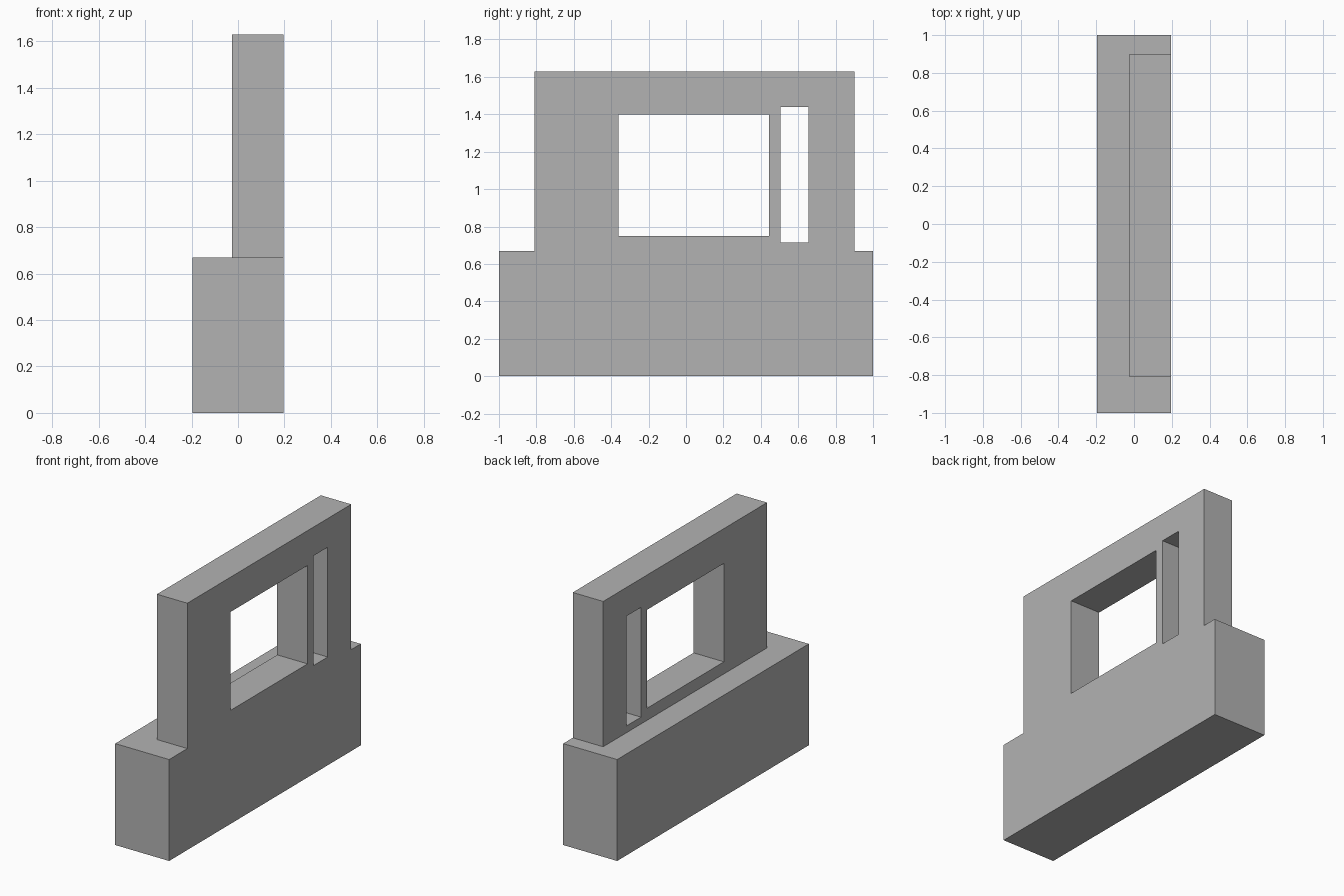
import bpy, bmesh, math

old = bpy.data.objects.get("Cube")
if old:
    bpy.data.objects.remove(old, do_unlink=True)

# Single plain grey
grey = bpy.data.materials.new("plain grey")
grey.use_nodes = True
colour = (0.45, 0.45, 0.45, 1)
grey.diffuse_color = colour
grey.node_tree.nodes["Principled BSDF"].inputs["Base Color"].default_value = colour


def box(name, x, y, z):
    """Box spanning the given (low, high) range on each axis."""
    bm = bmesh.new()
    bmesh.ops.create_cube(bm, size=1)
    for v in bm.verts:
        v.co = [r[0] if c < 0 else r[1] for c, r in zip(v.co, (x, y, z))]
    mesh = bpy.data.meshes.new(name)
    bm.to_mesh(mesh)
    bm.free()
    mesh.materials.append(grey)
    obj = bpy.data.objects.new(name, mesh)
    bpy.context.collection.objects.link(obj)
    return obj


def combine(target, tool, operation):
    """Apply a boolean to the target and discard the tool."""
    mod = target.modifiers.new(operation, 'BOOLEAN')
    mod.object, mod.operation, mod.solver = tool, operation, 'EXACT'
    bpy.context.view_layer.objects.active = target
    bpy.ops.object.modifier_apply(modifier=mod.name)
    bpy.data.objects.remove(tool, do_unlink=True)


DEPTH = 0.197

# Thick base with a thinner wall rising flush with its +x side
wall = box("window_wall", (-DEPTH, DEPTH), (-1, 1), (0, 0.67))
upper = box("upper_wall", (-0.025, DEPTH), (-0.81, 0.90), (0.4, 1.63))
combine(wall, upper, 'UNION')

# Wide window and narrow slot cut through the wall
for name, y, z in (("window_cutter", (-0.36, 0.445), (0.75, 1.40)),
                   ("slot_cutter", (0.505, 0.655), (0.715, 1.44))):
    cutter = box(name, (-1, 1), y, z)
    cutter.hide_render = True
    combine(wall, cutter, 'DIFFERENCE')

# Merge coplanar pieces into clean flat faces
bm = bmesh.new()
bm.from_mesh(wall.data)
bmesh.ops.remove_doubles(bm, verts=bm.verts, dist=0.0001)
bmesh.ops.dissolve_limit(bm, angle_limit=math.radians(1), verts=bm.verts, edges=bm.edges)
bmesh.ops.recalc_face_normals(bm, faces=bm.faces)
bm.to_mesh(wall.data)
bm.free()
